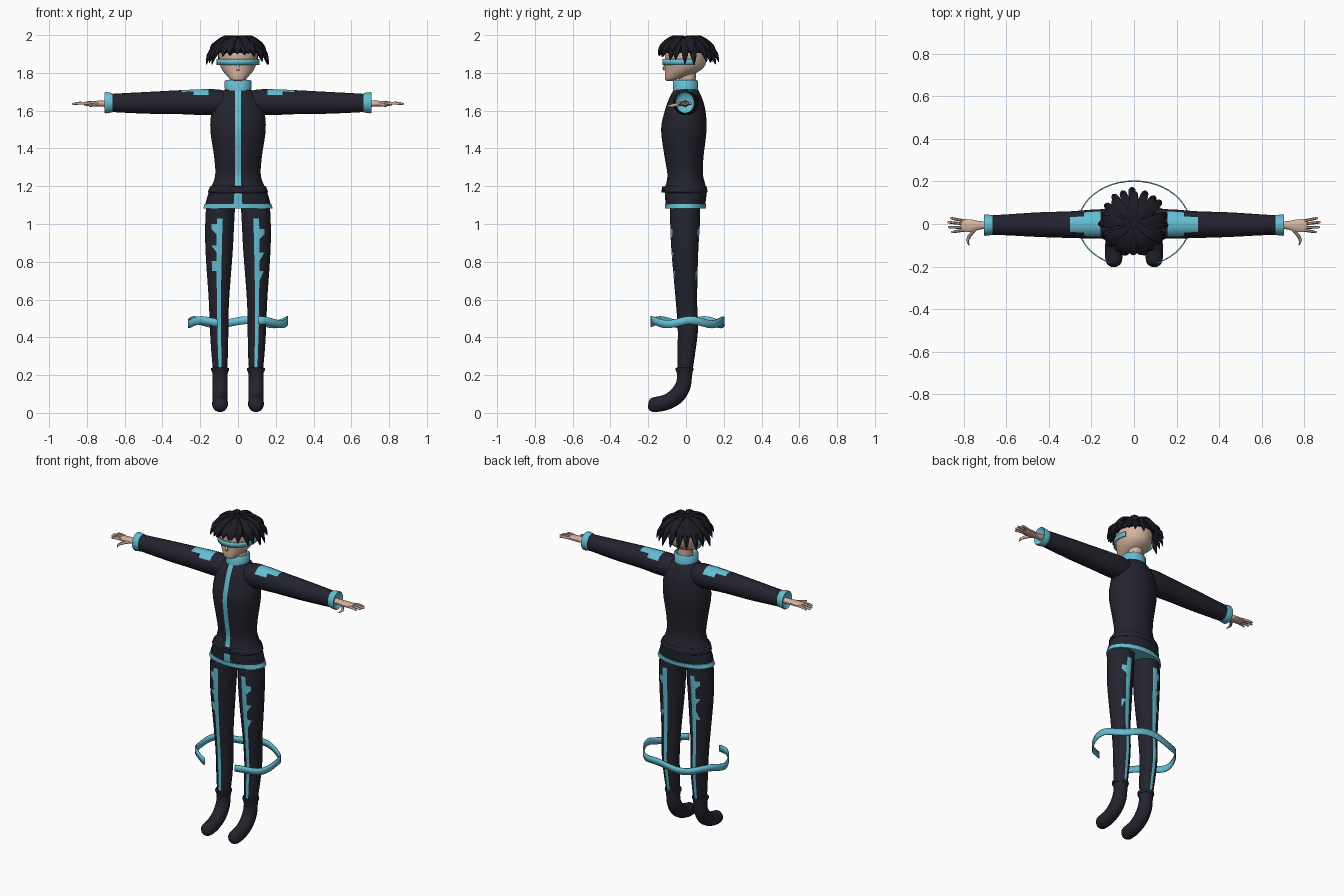
import bpy, bmesh, math, random
from mathutils import Vector

random.seed(4)
cube = bpy.data.objects.get("Cube")
if cube:
    bpy.data.objects.remove(cube, do_unlink=True)


def material(name, rgb):
    m = bpy.data.materials.new(name)
    m.use_nodes = True
    m.diffuse_color = (*rgb, 1)
    bsdf = m.node_tree.nodes["Principled BSDF"]
    bsdf.inputs["Base Color"].default_value = (*rgb, 1)
    bsdf.inputs["Roughness"].default_value = 0.7
    return m


CLOTH = material("navy cloth", (0.017, 0.017, 0.028))
HAIR = material("black hair", (0.012, 0.011, 0.019))
CYAN = material("cyan trim", (0.13, 0.52, 0.66))
SKIN = material("skin", (0.66, 0.45, 0.34))
X, Y, Z = Vector((1, 0, 0)), Vector((0, 1, 0)), Vector((0, 0, 1))


def smooth_rows(rows, steps):
    """Catmull-Rom resampling of rows of numbers."""
    out = []
    for i in range(len(rows) - 1):
        a, b, c, d = (rows[max(0, min(len(rows) - 1, i + j))] for j in (-1, 0, 1, 2))
        for s in range(steps):
            t = s / steps
            out.append([0.5 * (2 * q + (r - p) * t + (2 * p - 5 * q + 4 * r - w) * t * t
                               + (3 * q - p - 3 * r + w) * t ** 3)
                        for p, q, r, w in zip(a, b, c, d)])
    return out + [list(rows[-1])]


def finish(name, bm, mats):
    bmesh.ops.recalc_face_normals(bm, faces=bm.faces)
    me = bpy.data.meshes.new(name)
    bm.to_mesh(me)
    bm.free()
    for m in mats:
        me.materials.append(m)
    ob = bpy.data.objects.new(name, me)
    bpy.context.collection.objects.link(ob)
    bpy.ops.object.select_all(action='DESELECT')
    ob.select_set(True)
    bpy.context.view_layer.objects.active = ob
    bpy.ops.object.shade_smooth_by_angle(angle=math.radians(45))
    return ob


def tube(name, rows, side, mats, n=16, steps=3, axis=None, rule=None, edit=None):
    """Loft of ellipses; each row is x, y, z, radius along side, other radius."""
    rows = smooth_rows(rows, steps)
    centres = [Vector(r[:3]) for r in rows]
    bm = bmesh.new()
    rings = []
    for i, r in enumerate(rows):
        t = axis or (centres[min(i + 1, len(rows) - 1)] - centres[max(i - 1, 0)]).normalized()
        nrm = t.cross(side).normalized()
        ring = []
        for k in range(n):
            a = (k + 0.5) * math.tau / n
            ring.append(bm.verts.new(centres[i] + side * (max(r[3], .002) * math.cos(a))
                                     + nrm * (max(r[4], .002) * math.sin(a))))
        rings.append(ring)
    for lo, hi in zip(rings, rings[1:]):
        for k in range(n):
            bm.faces.new((lo[k], lo[(k + 1) % n], hi[(k + 1) % n], hi[k]))
    bm.faces.new(rings[0])
    bm.faces.new(rings[-1])
    bmesh.ops.recalc_face_normals(bm, faces=bm.faces)
    bm.normal_update()
    if edit:
        edit(bm)
    if rule:
        for f in bm.faces:
            f.material_index = int(rule(f.calc_center_median(), f.normal))
    return finish(name, bm, mats)


def upright(rows):
    """Rows z, half width, front y, back y to loft rows."""
    return [(0, (f + b) / 2, z, w, (b - f) / 2) for z, w, f, b in rows]


def band(name, start, end, rx, ry, z, height, wave, n, mat):
    """Open strip along an elliptical arc."""
    bm = bmesh.new()
    pairs = []
    for i in range(n + 1):
        a = math.radians(start + (end - start) * i / n)
        p = Vector((rx * math.cos(a), ry * math.sin(a), z + wave * math.sin(5 * a + 1)))
        pairs.append([bm.verts.new(p + Z * h) for h in (-height / 2, height / 2)])
    for p, q in zip(pairs, pairs[1:]):
        bm.faces.new((p[0], q[0], q[1], p[1]))
    ob = finish(name, bm, [mat])
    ob.modifiers.new("thickness", 'SOLIDIFY').thickness = 0.006


# Jacket with a front strip
def square_strip(bm):
    for v in bm.verts:
        if abs(v.co.x) < 0.021 and v.co.y < 0:
            v.co.x = math.copysign(0.015, v.co.x)


tube("jacket", upright([
    (1.09, .178, -.106, .1), (1.14, .165, -.112, .108), (1.19, .148, -.113, .108),
    (1.22, .132, -.104, .1), (1.27, .121, -.1, .09), (1.36, .128, -.115, .094),
    (1.5, .148, -.133, .11), (1.6, .14, -.113, .104), (1.66, .12, -.092, .088),
    (1.7, .085, -.072, .07), (1.72, .06, -.06, .058)]), X, [CLOTH, CYAN], n=24, steps=4,
    axis=Z, edit=square_strip,
    rule=lambda c, nr: abs(c.x) < .01 and c.y < -.04 and abs(c.z - 1.18) > .012)
tube("jacket_hem", upright([(1.082, .186, -.112, .106), (1.107, .177, -.113, .108)]),
     X, [CYAN], n=24, steps=1, axis=Z)
tube("belt", upright([(1.165, .158, -.115, .111), (1.17, .161, -.119, .114),
                      (1.195, .151, -.118, .113), (1.2, .146, -.112, .108)]),
     X, [CLOTH], n=24, steps=1, axis=Z)
tube("belt_buckle", [(0, -.122, 1.168, .028, .008), (0, -.12, 1.198, .028, .008)],
     X, [CLOTH], n=8, steps=1, axis=Z)
tube("collar", upright([(1.695, .07, -.07, .066), (1.755, .072, -.07, .064),
                        (1.762, .066, -.064, .058), (1.74, .058, -.056, .05)]),
     X, [CYAN], n=24, steps=1, axis=Z)

# Neck and head
tube("neck", upright([(1.7, .045, -.04, .05), (1.83, .045, -.035, .055)]), X, [SKIN], axis=Z)
tube("head", upright([
    (1.757, .018, -.1, -.075), (1.765, .038, -.11, -.045), (1.785, .06, -.113, .02),
    (1.815, .084, -.112, .08), (1.85, .098, -.112, .106), (1.9, .103, -.112, .111),
    (1.94, .092, -.1, .1), (1.975, .04, -.05, .05)]), X, [SKIN], n=24, axis=Z)
tube("nose", [(0, -.108, 1.85, .006, .004), (0, -.115, 1.825, .01, .01),
              (0, -.112, 1.812, .008, .005)], X, [SKIN], n=8, axis=Z)
band("visor", -202, 22, .113, .125, 1.858, .03, 0, 24, CYAN)

# Hair cap and drooping locks
tube("hair_cap", upright([(1.905, .112, -.118, .12), (1.935, .11, -.117, .118),
                          (1.965, .085, -.09, .09), (1.985, .045, -.048, .048),
                          (1.99, .01, -.01, .01)]), X, [HAIR], n=20, axis=Z)


def lock(name, angle, reach, tip_z, width, top):
    a = math.radians(angle)
    path = [(.02, top - .015, .3, .008), (.07, top - .018, .9, .013), (.115, top - .05, 1, .016),
            (.85 * reach + .01, (tip_z + top - .05) / 2, .8, .013), (reach, tip_z, .06, .002)]
    tube(name, [(r * math.cos(a), r * 1.04 * math.sin(a), z, width * w, thick)
                for r, z, w, thick in path],
         Vector((-math.sin(a), math.cos(a), 0)), [HAIR], n=6, steps=2)


for i in range(20):
    ang = i * 18 + random.uniform(-4, 4)
    front = max(0, -math.sin(math.radians(ang)))
    tip = 1.85 + .04 * front + random.uniform(-.008, .012)
    lock(f"hair_lock_{i}", ang, .165 - .017 * front + random.uniform(-.008, .004), tip, .022, 1.992)
for i in range(9):
    lock(f"top_lock_{i}", i * 40 + 11, .15, 1.905 + random.uniform(-.01, .015), .026, 2.003)

# Floating ribbon, open at the front
band("ribbon", -66, 246, .265, .205, .48, .042, .011, 40, CYAN)


def shoulder_patch(c, nr):
    x = abs(c.x)
    return .15 < x < .295 and nr.z > (.45 if x < .23 else .75)


for s, word in ((1, "left"), (-1, "right")):
    # Sleeve with a stepped shoulder patch, and flared cuff
    tube(word + "_sleeve", [(s * x, y, z, ry, rz) for x, y, z, ry, rz in (
        (.05, 0, 1.645, .06, .055), (.1, 0, 1.645, .07, .068), (.18, 0, 1.645, .07, .07),
        (.3, -.003, 1.645, .064, .065), (.45, -.003, 1.642, .059, .06),
        (.6, -.004, 1.641, .05, .053), (.68, -.005, 1.641, .046, .048))],
        Y, [CLOTH, CYAN], steps=4, axis=X * s, rule=shoulder_patch)
    tube(word + "_cuff", [(s * x, -.005, 1.642, r * .9, r) for x, r in (
        (.665, .052), (.7, .057), (.706, .054), (.69, .035))], Y, [CYAN], n=20, steps=1, axis=X * s)

    # Hand: palm, four fanned fingers and thumb
    tube(word + "_palm", [(s * x, y, 1.637, w, h) for x, y, w, h in (
        (.67, -.005, .02, .018), (.72, -.006, .02, .016), (.76, -.008, .03, .015),
        (.8, -.008, .032, .012), (.815, -.008, .026, .008))], Y, [SKIN], n=10, axis=X * s)
    for k, (y, tip_x, tip_y) in enumerate(((.016, .865, .027), (.001, .878, .008),
                                           (-.016, .875, -.015), (-.03, .86, -.038))):
        tube(f"{word}_finger_{k}", [(s * .8, y, 1.638, .007, .008),
             (s * (.8 + tip_x) / 2, (y + tip_y) / 2, 1.64, .0075, .008),
             (s * (tip_x - .006), tip_y, 1.636, .006, .006), (s * tip_x, tip_y, 1.635, .002, .002)],
             Y, [SKIN], n=8, steps=2)
    tube(word + "_thumb", [(s * .735, -.015, 1.635, .01, .01), (s * .765, -.045, 1.632, .011, .01),
         (s * .782, -.075, 1.627, .008, .008), (s * .776, -.1, 1.622, .003, .003)],
         X, [SKIN], n=8, steps=2)

    # Trouser leg, triangulated on the thigh so the stripes turn jagged there
    def split_thigh(bm):
        bmesh.ops.triangulate(bm, faces=[f for f in bm.faces if f.calc_center_median().z > .72])

    def stripe(c, nr, s=s):
        centre = .092 + .012 * (c.z - .24)
        off = abs(c.x) - centre
        if not .24 < c.z < 1.03 or abs(nr.y) < .8:
            return False
        if c.z < .72:
            return abs(off) < .011
        return -.012 < off < (.02 + .014 * math.sin(c.z * 60 + s))

    tube(word + "_trouser_leg", [(s * x, y, z, w, d) for x, y, z, w, d in (
        (.09, -.005, 1.13, .078, .08), (.097, -.005, 1.0, .078, .08), (.1, -.006, .85, .073, .072),
        (.101, .002, .6, .055, .058), (.1, .01, .45, .05, .055), (.097, .002, .32, .045, .048),
        (.095, -.006, .22, .037, .041))], X, [CLOTH, CYAN], steps=5, axis=-Z,
        rule=stripe, edit=split_thigh)

    # Boot with pointed foot, and its rim
    tube(word + "_boot", [(s * .095, y, z, w, d) for y, z, w, d in (
        (-.008, .235, .045, .046), (-.008, .19, .04, .04), (-.017, .14, .041, .042),
        (-.05, .09, .041, .044), (-.1, .058, .041, .042), (-.15, .046, .042, .041),
        (-.185, .043, .035, .036), (-.2, .044, .015, .016))], X, [CLOTH], n=16)
    tube(word + "_boot_rim", [(s * .095, -.008, z, r, r) for z, r in (
        (.22, .046), (.228, .049), (.238, .048), (.24, .04))], X, [CLOTH], steps=1, axis=Z)
